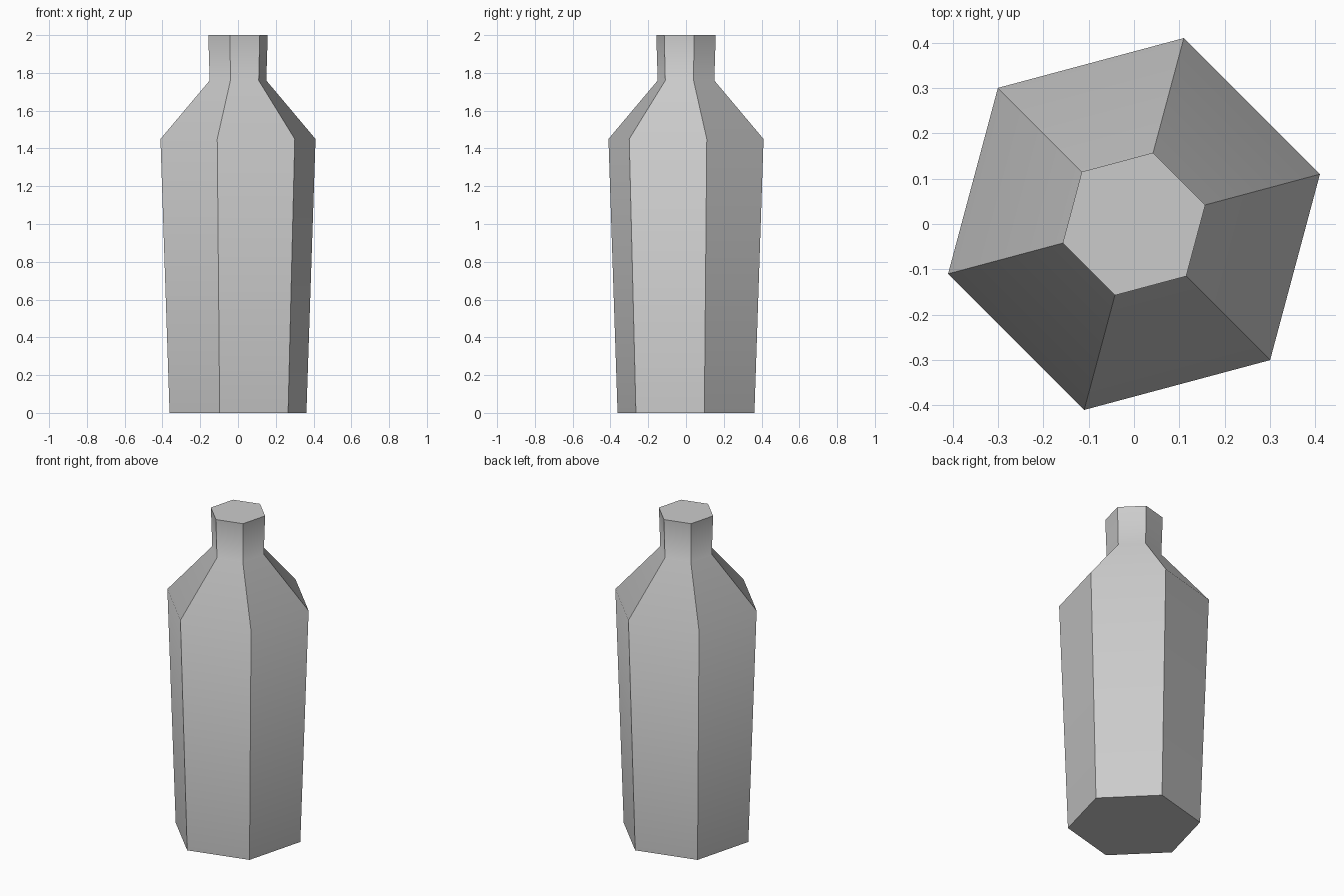
import bpy
import bmesh
from math import cos, sin, radians

cube = bpy.data.objects.get("Cube")
if cube:
    bpy.data.objects.remove(cube, do_unlink=True)

SIDES = 6
TURN = radians(15)
# Bottle profile from base to mouth: (radius, height)
PROFILE = [(0.375, 0.0), (0.425, 1.45), (0.155, 1.76), (0.163, 2.0)]


def make_material(name, color):
    mat = bpy.data.materials.new(name)
    mat.use_nodes = True
    mat.diffuse_color = color
    mat.node_tree.nodes["Principled BSDF"].inputs["Base Color"].default_value = color
    return mat


def hex_ring(bm, radius, z):
    angles = [TURN + radians(360 / SIDES) * i for i in range(SIDES)]
    return [bm.verts.new((radius * cos(a), radius * sin(a), z)) for a in angles]


# Six-sided bottle: rings joined by side faces, closed at both ends
bm = bmesh.new()
rings = [hex_ring(bm, r, z) for r, z in PROFILE]
for low, high in zip(rings, rings[1:]):
    for i in range(SIDES):
        j = (i + 1) % SIDES
        bm.faces.new((low[i], low[j], high[j], high[i]))
bm.faces.new(rings[-1])
bm.faces.new(rings[0][::-1])

mesh = bpy.data.meshes.new("bottle")
bm.to_mesh(mesh)
bm.free()
mesh.materials.append(make_material("light grey", (0.6, 0.6, 0.6, 1.0)))
bottle = bpy.data.objects.new("bottle", mesh)
bpy.context.collection.objects.link(bottle)

# Soft bend at shoulder and neck, sharp upright edges
bpy.ops.object.select_all(action="DESELECT")
bottle.select_set(True)
bpy.context.view_layer.objects.active = bottle
bpy.ops.object.shade_smooth_by_angle(angle=radians(43))
